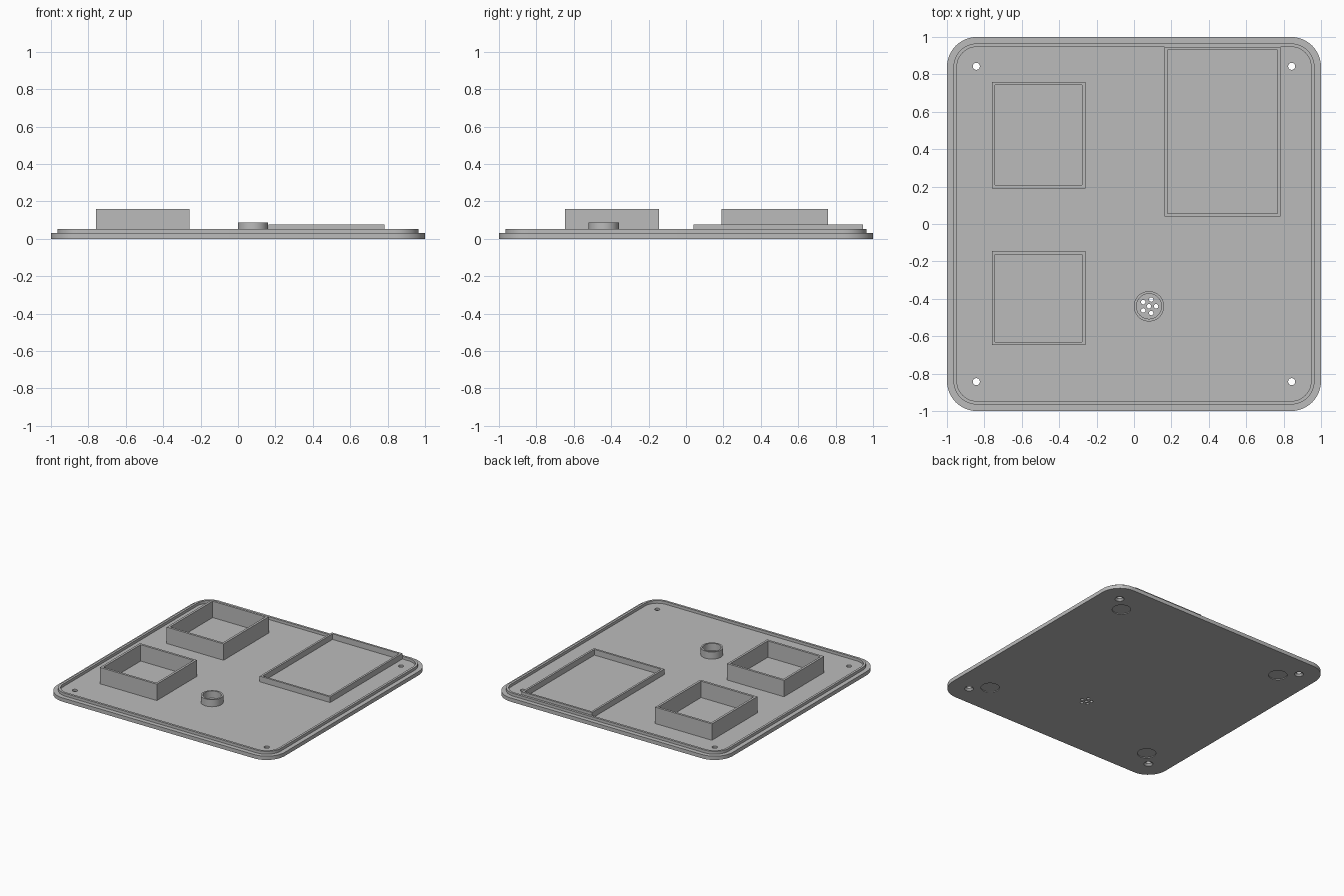
import bpy, bmesh, math
from mathutils import Matrix

if "Cube" in bpy.data.objects:
    bpy.data.objects.remove(bpy.data.objects["Cube"])

grey = bpy.data.materials.new("matte grey plastic")
grey.use_nodes = True
grey.diffuse_color = (0.5, 0.5, 0.5, 1)
grey.node_tree.nodes["Principled BSDF"].inputs["Base Color"].default_value = (0.5, 0.5, 0.5, 1)

FLOOR = 0.03      # top of the plate
SINK = 0.025      # where raised walls start, just inside the plate


def outline(x0, x1, y0, y1, r=0, steps=12):
    """Rectangle outline, with rounded corners if r > 0."""
    if r == 0:
        return [(x0, y0), (x1, y0), (x1, y1), (x0, y1)]
    corners = [(x1 - r, y1 - r), (x0 + r, y1 - r), (x0 + r, y0 + r), (x1 - r, y0 + r)]
    return [(cx + r * math.cos(a), cy + r * math.sin(a))
            for q, (cx, cy) in enumerate(corners)
            for a in [(q + i / steps) * math.pi / 2 for i in range(steps + 1)]]


def circle(cx, cy, r, n=48):
    return [(cx + r * math.cos(i * math.tau / n), cy + r * math.sin(i * math.tau / n)) for i in range(n)]


def finish(bm, name):
    bmesh.ops.recalc_face_normals(bm, faces=bm.faces)
    mesh = bpy.data.meshes.new(name)
    bm.to_mesh(mesh)
    bm.free()
    mesh.materials.append(grey)
    obj = bpy.data.objects.new(name, mesh)
    bpy.context.collection.objects.link(obj)
    return obj


def smooth(obj):
    bpy.ops.object.select_all(action='DESELECT')
    obj.select_set(True)
    bpy.context.view_layer.objects.active = obj
    bpy.ops.object.shade_smooth_by_angle(angle=math.radians(30))


def wall(name, outer, inner, z0, z1):
    """Upright wall between two matching outlines."""
    bm = bmesh.new()
    loops = [[bm.verts.new((x, y, z)) for x, y in pts]
             for pts, z in ((outer, z0), (outer, z1), (inner, z1), (inner, z0))]
    n = len(outer)
    for k in range(4):
        a, b = loops[k], loops[(k + 1) % 4]
        for i in range(n):
            j = (i + 1) % n
            bm.faces.new((a[i], a[j], b[j], b[i]))
    return finish(bm, name)


def add_cone(bm, x, y, z0, z1, r0, r1, n=32):
    bmesh.ops.create_cone(bm, cap_ends=True, segments=n, radius1=r0, radius2=r1,
                          depth=z1 - z0, matrix=Matrix.Translation((x, y, (z0 + z1) / 2)))


def cut(target, cutter):
    mod = target.modifiers.new(cutter.name, 'BOOLEAN')
    mod.operation = 'DIFFERENCE'
    mod.solver = 'EXACT'
    mod.object = cutter
    bpy.ops.object.select_all(action='DESELECT')
    bpy.context.view_layer.objects.active = target
    target.select_set(True)
    bpy.ops.object.modifier_apply(modifier=mod.name)
    bpy.data.objects.remove(cutter)


# Base plate with rounded corners
bm = bmesh.new()
face = bm.faces.new([bm.verts.new((x, y, 0)) for x, y in outline(-1, 1, -1, 1, 0.16)])
top = bmesh.ops.extrude_face_region(bm, geom=[face], use_keep_orig=True)["geom"]
bmesh.ops.translate(bm, vec=(0, 0, FLOOR), verts=[v for v in top if isinstance(v, bmesh.types.BMVert)])
plate = finish(bm, "base_plate")

# Screw holes, sound holes and foot recesses
SPEAKER = (0.08, -0.44)
CORNERS = [(sx, sy) for sx in (-1, 1) for sy in (-1, 1)]
bm = bmesh.new()
for sx, sy in CORNERS:
    add_cone(bm, sx * 0.843, sy * 0.843, -0.01, 0.05, 0.019, 0.019)
    add_cone(bm, sx * 0.735, sy * 0.735, -0.01, 0.006, 0.067, 0.067, 48)
add_cone(bm, *SPEAKER, -0.01, 0.05, 0.012, 0.012, 20)
for i in range(5):
    a = i * math.tau / 5
    add_cone(bm, SPEAKER[0] + 0.038 * math.cos(a), SPEAKER[1] + 0.038 * math.sin(a),
             -0.01, 0.05, 0.012, 0.012, 20)
cut(plate, finish(bm, "hole_cutter"))

# Countersinks under the screw holes
bm = bmesh.new()
for sx, sy in CORNERS:
    add_cone(bm, sx * 0.843, sy * 0.843, -0.005, 0.016, 0.038, 0.017)
cut(plate, finish(bm, "countersink_cutter"))
smooth(plate)

# Raised lip around the edge
smooth(wall("edge_lip", outline(-0.965, 0.965, -0.965, 0.965, 0.125),
            outline(-0.947, 0.947, -0.947, 0.947, 0.107), SINK, 0.052))

# Rectangular holders: name, extents, wall thickness, top height
for name, x0, x1, y0, y1, t, z in [
        ("back_compartment", -0.76, -0.26, 0.19, 0.76, 0.018, 0.16),
        ("front_compartment", -0.76, -0.26, -0.648, -0.145, 0.018, 0.16),
        ("board_frame", 0.163, 0.782, 0.04, 0.947, 0.016, 0.075)]:
    wall(name, outline(x0, x1, y0, y1), outline(x0 + t, x1 - t, y0 + t, y1 - t), SINK, z)

# Round collar around the sound holes
smooth(wall("speaker_collar", circle(*SPEAKER, 0.081), circle(*SPEAKER, 0.067), SINK, 0.086))
